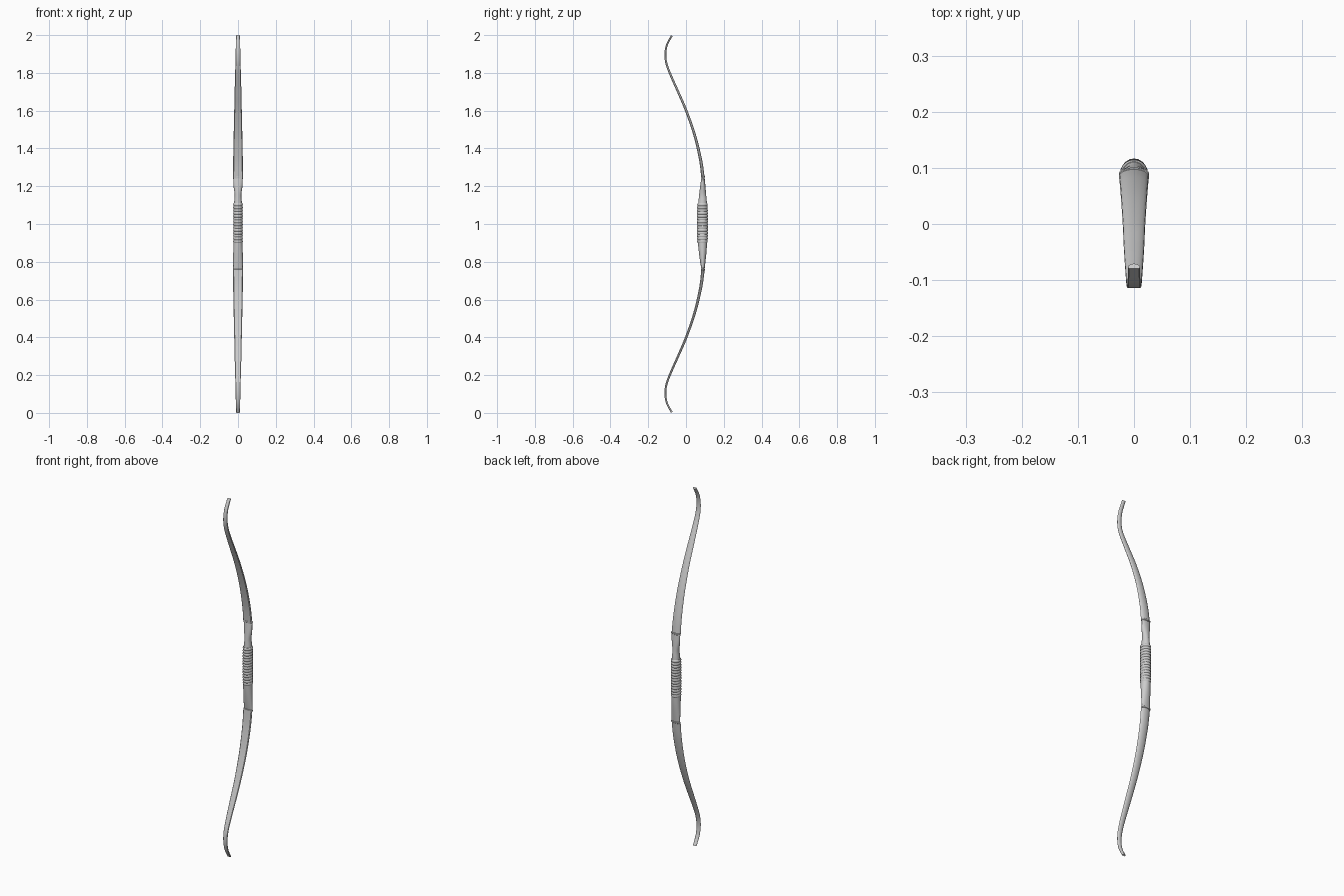
import bpy, bmesh, math

if "Cube" in bpy.data.objects:
    bpy.data.objects.remove(bpy.data.objects["Cube"])


def spline(pts, per=6):
    """Catmull-Rom through tuples of any size."""
    out = []
    for i in range(len(pts) - 1):
        p0, p1 = pts[max(i - 1, 0)], pts[i]
        p2, p3 = pts[i + 1], pts[min(i + 2, len(pts) - 1)]
        for k in range(per):
            t = k / per
            out.append(tuple(0.5 * (2 * b + (c - a) * t + (2 * a - 5 * b + 4 * c - d) * t * t
                                    + (3 * b - a - 3 * c + d) * t ** 3)
                             for a, b, c, d in zip(p0, p1, p2, p3)))
    out.append(tuple(pts[-1]))
    return out


def loft(name, rings, angle=40):
    """Skin equal-length rings of points and cap both ends."""
    bm = bmesh.new()
    rows = [[bm.verts.new(p) for p in r] for r in rings]
    n = len(rows[0])
    for a, b in zip(rows, rows[1:]):
        for i in range(n):
            j = (i + 1) % n
            bm.faces.new((a[i], a[j], b[j], b[i]))
    bm.faces.new(rows[0][::-1])
    bm.faces.new(rows[-1])
    bmesh.ops.recalc_face_normals(bm, faces=bm.faces)
    me = bpy.data.meshes.new(name)
    bm.to_mesh(me)
    bm.free()
    ob = bpy.data.objects.new(name, me)
    bpy.context.collection.objects.link(ob)
    bpy.ops.object.select_all(action='DESELECT')
    ob.select_set(True)
    bpy.context.view_layer.objects.active = ob
    bpy.ops.object.shade_smooth_by_angle(angle=math.radians(angle))
    return ob


# Limb: y, z, half width, thickness along the recurve
LIMB = [(0.090, 1.243, 0.027, 0.018), (0.077, 1.34, 0.0255, 0.016), (0.046, 1.47, 0.023, 0.014),
        (0.001, 1.60, 0.020, 0.013), (-0.042, 1.70, 0.018, 0.012), (-0.094, 1.82, 0.0145, 0.011),
        (-0.109, 1.885, 0.013, 0.010), (-0.102, 1.945, 0.0115, 0.010), (-0.075, 1.997, 0.0105, 0.010)]
# Limb section: flat belly, rounded edges, crowned back (x fraction, thickness fraction)
SECTION = [(-0.85, -0.5), (0, -0.5), (0.85, -0.5), (1, -0.25), (0.95, 0), (0.75, 0.25), (0.4, 0.44),
           (0, 0.5), (-0.4, 0.44), (-0.75, 0.25), (-0.95, 0), (-1, -0.25)]


def limb(name, sign):
    path = spline(LIMB)
    rings = []
    for i, (y, z, w, t) in enumerate(path):
        a, b = path[max(i - 1, 0)], path[min(i + 1, len(path) - 1)]
        dy, dz = b[0] - a[0], b[1] - a[1]
        l = math.hypot(dy, dz)
        ny, nz = dz / l, -dy / l
        rings.append([(u * w, y + v * t * ny, 1 + sign * (z + v * t * nz - 1)) for u, v in SECTION])
    loft(name, rings)


limb("upper_limb", 1)
limb("lower_limb", -1)


def oval(y, z, w, d, n=20):
    return [(w * math.cos(2 * math.pi * i / n), y + d * math.sin(2 * math.pi * i / n), z) for i in range(n)]


# Riser: y, z, half width, half depth, with the narrow arrow-shelf neck above the grip
RISER = [(0.090, 0.757, 0.0255, 0.008), (0.089, 0.80, 0.0255, 0.014), (0.088, 0.86, 0.025, 0.021),
         (0.087, 0.92, 0.0235, 0.025), (0.087, 1.00, 0.023, 0.0265), (0.087, 1.08, 0.0225, 0.025),
         (0.088, 1.12, 0.020, 0.022), (0.088, 1.155, 0.0175, 0.0185), (0.089, 1.20, 0.0235, 0.014),
         (0.090, 1.25, 0.0255, 0.008)]
loft("riser", [oval(*p) for p in spline(RISER, 4)])

# Collars where the limbs meet the riser
for name, z in (("lower_collar", 0.757), ("upper_collar", 1.25)):
    loft(name, [oval(0.090, z + dz, 0.025 + g, 0.0085 + g)
                for dz, g in ((-0.005, 0), (-0.003, 0.0022), (0.003, 0.0022), (0.005, 0))])

# Grip wrapping: stacked rounded cords
Z0, Z1, CORDS = 0.90, 1.11, 14
rings = []
step = (Z1 - Z0) / CORDS
for k in range(CORDS):
    for f, g in ((0, 0.0), (0.2, 0.0022), (0.5, 0.003), (0.8, 0.0022)):
        z = Z0 + (k + f) * step
        e = ((z - 1.0) / 0.1) ** 2
        rings.append(oval(0.087, z, 0.0225 + g, 0.0268 - 0.002 * e + g))
rings.append(oval(0.087, Z1, 0.0225, 0.0245))
loft("grip_wrap", rings)
